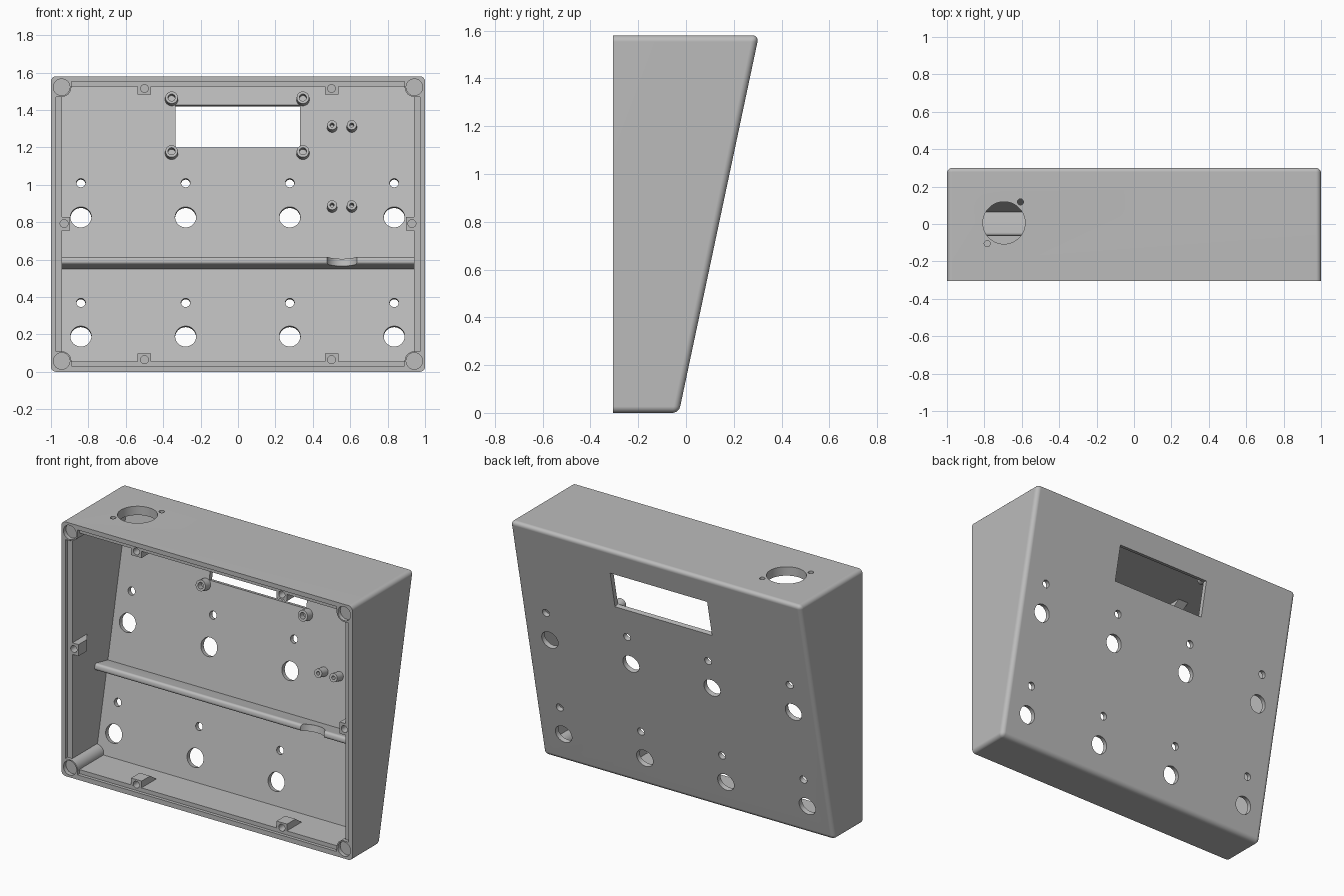
import bpy, bmesh, math
from mathutils import Matrix, Vector

cube = bpy.data.objects.get("Cube")
if cube:
    bpy.data.objects.remove(cube, do_unlink=True)

FRONT, HEIGHT, SLOPE, SKIN = -0.305, 1.58, 0.212, 0.03
LEDGE = FRONT + 0.02
TILT = math.atan(SLOPE)

grey = bpy.data.materials.new("plain grey")
grey.use_nodes = True
grey.diffuse_color = (0.5, 0.5, 0.5, 1)
grey.node_tree.nodes["Principled BSDF"].inputs["Base Color"].default_value = (0.5, 0.5, 0.5, 1)


def back(z):
    return -0.03 + SLOPE * z


def panel(x, z):
    """Frame on the inner face of the sloped panel, local y pointing outward."""
    return Matrix.Translation((x, back(z) - SKIN, z)) @ Matrix.Rotation(-TILT, 4, 'X')


def finish(bm, name):
    bmesh.ops.recalc_face_normals(bm, faces=bm.faces)
    mesh = bpy.data.meshes.new(name)
    bm.to_mesh(mesh)
    bm.free()
    mesh.materials.append(grey)
    ob = bpy.data.objects.new(name, mesh)
    bpy.context.collection.objects.link(ob)
    return ob


def box(name, lo, hi, matrix=Matrix()):
    bm = bmesh.new()
    bmesh.ops.create_cube(bm, size=1)
    lo, hi = Vector(lo), Vector(hi)
    for v in bm.verts:
        v.co = matrix @ Vector([(lo[i] + hi[i]) / 2 + v.co[i] * (hi[i] - lo[i]) for i in range(3)])
    return finish(bm, name)


def rod(name, r, depth, matrix, axis='Y'):
    bm = bmesh.new()
    turn = Matrix.Rotation(math.pi / 2, 4, 'X') if axis == 'Y' else Matrix()
    bmesh.ops.create_cone(bm, cap_ends=True, segments=48, radius1=r, radius2=r,
                          depth=depth, matrix=matrix @ turn)
    return finish(bm, name)


def lathe(name, profile, matrix):
    """Turn (radius, height) points around local -y."""
    bm = bmesh.new()
    verts = [bm.verts.new((r, -h, 0)) for r, h in profile]
    edges = [bm.edges.new(pair) for pair in zip(verts, verts[1:])]
    bmesh.ops.spin(bm, geom=verts + edges, cent=(0, 0, 0), axis=(0, 1, 0),
                   angle=math.tau, steps=32)
    bmesh.ops.remove_doubles(bm, verts=bm.verts, dist=0.0001)
    bm.transform(matrix)
    return finish(bm, name)


def wedge(name, points, depth, frame):
    """Extrude a profile symmetrically; frame maps (u, y, v) to a position."""
    bm = bmesh.new()
    ends = [[bm.verts.new(frame(u, y, v)) for u, y in points] for v in (-depth, depth)]
    bm.faces.new(ends[0])
    bm.faces.new(ends[1])
    n = len(points)
    for i in range(n):
        j = (i + 1) % n
        bm.faces.new((ends[0][i], ends[0][j], ends[1][j], ends[1][i]))
    return finish(bm, name)


def cut(ob, cutters):
    for c in cutters:
        mod = ob.modifiers.new("cut", 'BOOLEAN')
        mod.operation, mod.solver, mod.object = 'DIFFERENCE', 'EXACT', c
    bpy.context.view_layer.update()
    graph = bpy.context.evaluated_depsgraph_get()
    mesh = bpy.data.meshes.new_from_object(ob.evaluated_get(graph))
    ob.modifiers.clear()
    ob.data = mesh


def discard(cutters):
    for c in cutters:
        bpy.data.objects.remove(c, do_unlink=True)


def along_x(u, y, v):
    return (v, y, u)


# Enclosure shell with rounded edges everywhere but the open front
shell = wedge("enclosure_shell", [(0, FRONT), (HEIGHT, FRONT), (HEIGHT, back(HEIGHT)), (0, back(0))],
              1, along_x)
bm = bmesh.new()
bm.from_mesh(shell.data)
rounded = [e for e in bm.edges if any(v.co.y > FRONT + 0.01 for v in e.verts)]
bmesh.ops.bevel(bm, geom=rounded, offset=0.027, segments=5, profile=0.5, affect='EDGES')
bm.to_mesh(shell.data)
bm.free()

# Cavity and stepped front rim
low, high = 0.055, 1.525
cutters = [
    wedge("cavity", [(low, FRONT - 0.05), (high, FRONT - 0.05), (high, back(high) - SKIN),
                     (low, back(low) - SKIN)], 0.94, along_x),
    box("rim_step_tall", (-0.89, FRONT - 0.05, 0.03), (0.89, LEDGE, 1.552)),
    box("rim_step_wide", (-0.972, FRONT - 0.05, 0.11), (0.972, LEDGE, 1.47)),
]

# Control holes and display window in the sloped panel
for x in (-0.84, -0.28, 0.277, 0.835):
    for z, r in ((0.19, 0.056), (0.37, 0.024), (0.827, 0.056), (1.01, 0.024)):
        cutters.append(rod("panel_hole", r, 0.2, panel(x, z)))
cutters.append(box("display_window", (-0.335, -0.1, -0.116), (0.332, 0.1, 0.116), panel(0, 1.312)))

# Connector opening and its screw holes in the top
for x, y, r in ((-0.695, 0.006, 0.113), (-0.607, 0.118, 0.016), (-0.785, -0.105, 0.016)):
    cutters.append(rod("top_hole", r, 0.2, Matrix.Translation((x, y, HEIGHT)), 'Z'))

# Corner pillars with shallow sockets
for x in (-0.943, 0.943):
    for z in (0.058, 1.522):
        spot = Matrix.Translation((x, FRONT, z))
        cutters.append(rod("socket", 0.044, 0.05, spot))
        length = back(z) - SKIN + 0.005 - FRONT
        lathe("corner_pillar", [(0, 0), (0.052, 0), (0.052, length - 0.001), (0.044, length - 0.001),
                                (0.044, length - 0.025), (0, length - 0.025)],
              Matrix.Translation((x, FRONT + length, z)))

# Screw tabs around the rim, each with a pilot hole
tabs = [(x, z, 0, d) for x in (-0.5, 0.5) for z, d in ((low, 1), (high, -1))]
tabs += [(0.94 * s, 0.793, -s, 0) for s in (-1, 1)]
for x, z, dx, dz in tabs:
    def frame(u, y, v):
        return (x + u * dx + v * dz, y, z + u * dz + v * dx)
    tab = wedge("screw_tab", [(-0.02, LEDGE + 0.001), (0.042, LEDGE + 0.001), (0.042, -0.2),
                              (0, -0.14), (-0.02, -0.14)], 0.036, frame)
    hole = rod("pilot_hole", 0.021, 0.16, Matrix.Translation((x + 0.01 * dx, LEDGE, z + 0.01 * dz)))
    cut(tab, [hole])
    cutters.append(hole)

cut(shell, cutters)
discard(cutters)

# Cross rib standing square on the panel, with a rounded notch
rib_frame = panel(0, 0.57)
rib = box("cross_rib", (-0.945, -0.128, -0.02), (0.945, 0.01, 0.02))
bm = bmesh.new()
bm.from_mesh(rib.data)
lip = [e for e in bm.edges if all(v.co.y < -0.1 for v in e.verts)
       and abs(e.verts[0].co.z - e.verts[1].co.z) < 0.001]
bmesh.ops.bevel(bm, geom=lip, offset=0.015, segments=4, profile=0.5, affect='EDGES')
bm.transform(rib_frame)
bm.to_mesh(rib.data)
bm.free()
notch = rod("notch", 0.086, 0.2, rib_frame @ Matrix.Translation((0.556, -0.158, 0)), 'Z')
cut(rib, [notch])
discard([notch])


# Mounting posts for the display and the circuit board
def post(name, x, z, r, bore, h):
    lathe(name, [(0, -0.01), (r * 1.08, -0.01), (r, h), (bore, h), (bore, 0.01), (0, 0.01)],
          panel(x, z - h * SLOPE))


for x in (-0.355, 0.347):
    for z in (1.18, 1.467):
        post("display_post", x, z, 0.033, 0.019, 0.05)
for x in (0.503, 0.608):
    for z in (0.892, 1.32):
        post("board_post", x, z, 0.026, 0.011, 0.06)

# Smooth curved surfaces while keeping crisp edges
bpy.ops.object.select_all(action='DESELECT')
for ob in bpy.context.scene.objects:
    if ob.type == 'MESH':
        ob.select_set(True)
        bpy.context.view_layer.objects.active = ob
bpy.ops.object.shade_smooth_by_angle(angle=math.radians(32))
weighted = shell.modifiers.new("even_shading", 'WEIGHTED_NORMAL')
weighted.keep_sharp = True
